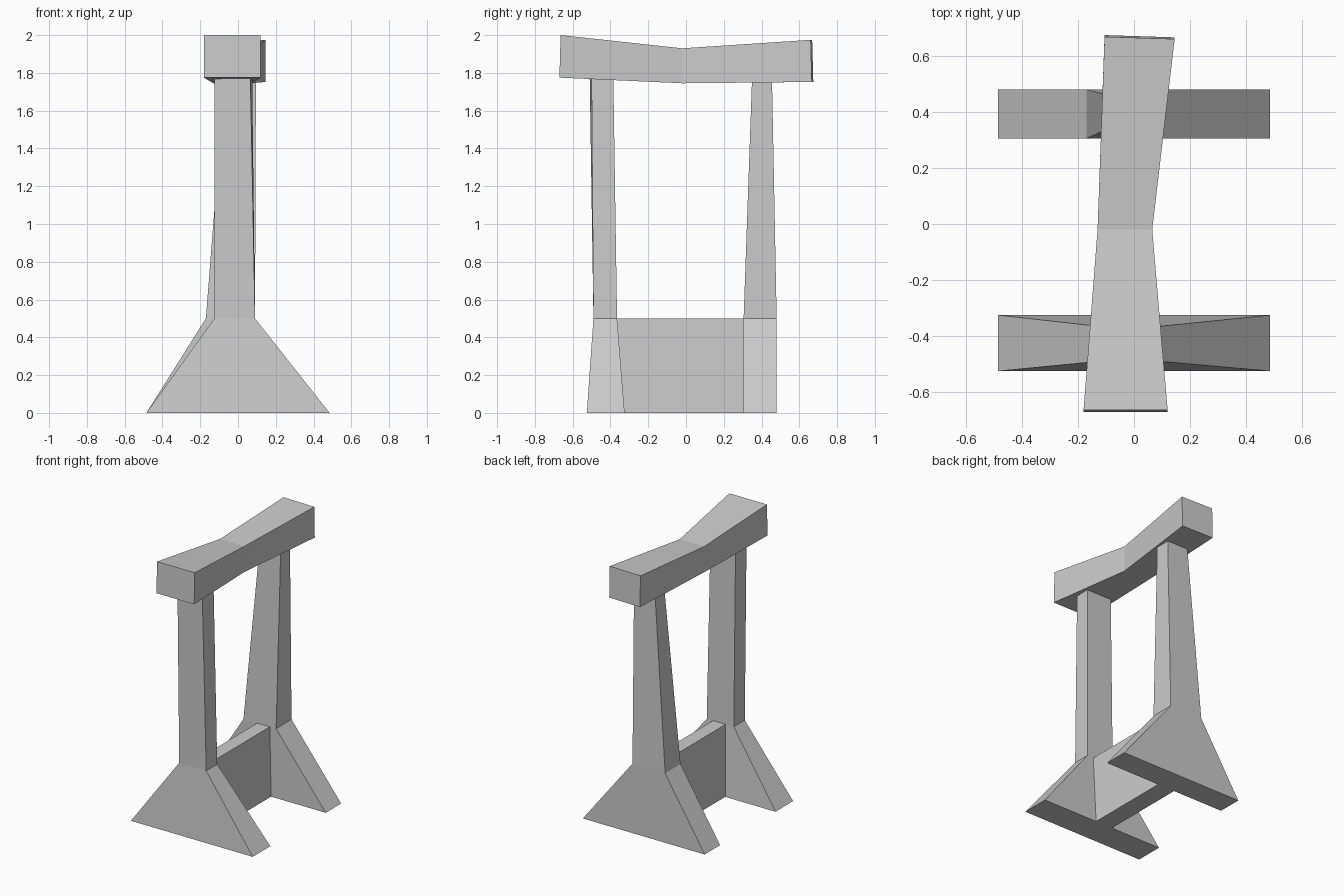
import bpy

if "Cube" in bpy.data.objects:
    bpy.data.objects.remove(bpy.data.objects["Cube"], do_unlink=True)

stone = bpy.data.materials.new("plain_grey")
stone.use_nodes = True
GREY = (0.6, 0.6, 0.6, 1)
stone.diffuse_color = GREY
stone.node_tree.nodes["Principled BSDF"].inputs["Base Color"].default_value = GREY


def loft(name, rings):
    """Skin a row of four-cornered rings into a closed solid."""
    verts = [p for ring in rings for p in ring]
    last = 4 * (len(rings) - 1)
    faces = [(3, 2, 1, 0), tuple(range(last, last + 4))]
    for r in range(0, last, 4):
        for i in range(4):
            j = (i + 1) % 4
            faces.append((r + i, r + j, r + j + 4, r + i + 4))
    mesh = bpy.data.meshes.new(name)
    mesh.from_pydata(verts, [], faces)
    mesh.materials.append(stone)
    obj = bpy.data.objects.new(name, mesh)
    bpy.context.collection.objects.link(obj)
    return obj


def level(x0, x1, y0, y1, z, nick=0):
    """Horizontal ring; nick pulls in the front corner on the +x side."""
    return [(x0, y0, z), (x1 - nick, y0 + nick, z), (x1, y1, z), (x0, y1, z)]


def upright(x0, x1, z0, z1, y, lean=0, slant=0):
    """Ring across y; lean shifts the top edge, slant the +x edge."""
    return [(x0, y, z0), (x0, y + lean, z1),
            (x1, y + lean + slant, z1), (x1, y + slant, z0)]


# Splayed feet running up into tapered posts
loft("front_post", [
    level(-0.485, 0.485, -0.525, -0.325, 0),
    level(-0.125, 0.09, -0.49, -0.365, 0.5),
    level(-0.125, 0.075, -0.51, -0.385, 1.79, nick=0.01),
])
loft("back_post", [
    level(-0.485, 0.485, 0.305, 0.48, 0),
    level(-0.17, 0.09, 0.305, 0.48, 0.5),
    level(-0.07, 0.095, 0.35, 0.455, 1.78),
])

# Low plate joining the two feet
loft("stretcher", [
    level(-0.085, 0.05, -0.34, 0.32, 0),
    level(-0.06, 0.04, -0.38, 0.32, 0.5),
])

# Sagging beam, narrow in the middle
loft("top_beam", [
    upright(-0.18, 0.12, 1.775, 2.0, -0.67, lean=0.006),
    upright(-0.13, 0.065, 1.745, 1.93, -0.02),
    upright(-0.105, 0.145, 1.752, 1.975, 0.674, lean=-0.006, slant=-0.008),
])
